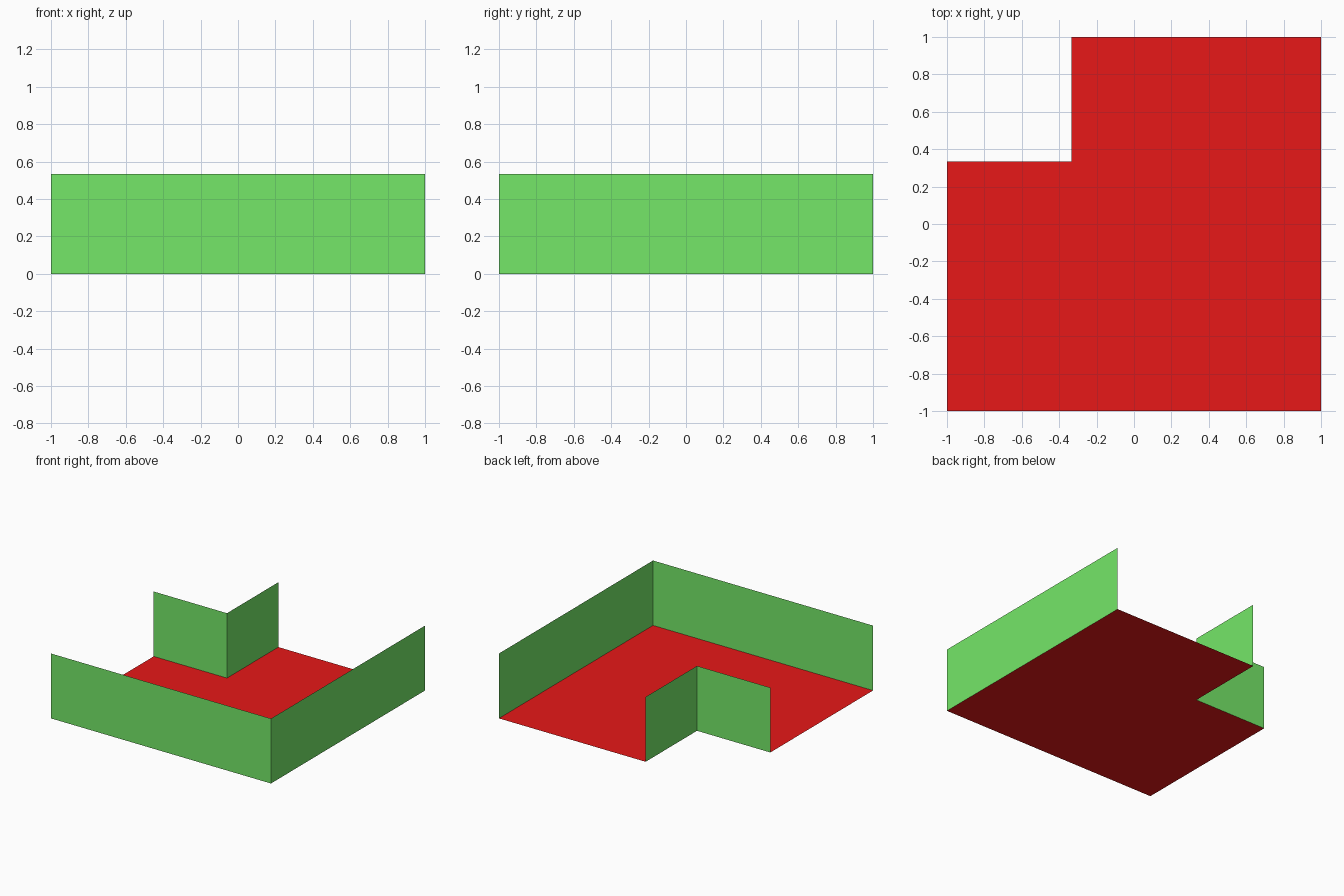
import bpy
import bmesh

cube = bpy.data.objects.get("Cube")
if cube:
    bpy.data.objects.remove(cube, do_unlink=True)

HEIGHT = 0.533
NOTCH = 1 / 3


def make_material(name, rgb):
    linear = [((c / 255 + 0.055) / 1.055) ** 2.4 for c in rgb]
    mat = bpy.data.materials.new(name)
    mat.use_nodes = True
    mat.diffuse_color = (*linear, 1)
    bsdf = next(n for n in mat.node_tree.nodes if n.type == "BSDF_PRINCIPLED")
    bsdf.inputs["Base Color"].default_value = (*linear, 1)
    return mat


def add_object(name, bm, mat):
    mesh = bpy.data.meshes.new(name)
    bm.to_mesh(mesh)
    bm.free()
    mesh.materials.append(mat)
    obj = bpy.data.objects.new(name, mesh)
    bpy.context.collection.objects.link(obj)


def add_wall(name, path, mat):
    """Raise an open path on the ground into a thin upright sheet."""
    bm = bmesh.new()
    low = [bm.verts.new((x, y, 0)) for x, y in path]
    high = [bm.verts.new((x, y, HEIGHT)) for x, y in path]
    for i in range(len(path) - 1):
        bm.faces.new((low[i], low[i + 1], high[i + 1], high[i]))
    add_object(name, bm, mat)


red = make_material("floor red", (231, 24, 24))
green = make_material("wall green", (119, 235, 106))

# Outline counter-clockwise: outer corner, then the notch at the back right
outer = [(-1, -1), (1, -1), (1, 1)]
notch = [(-NOTCH, 1), (-NOTCH, NOTCH), (-1, NOTCH)]

# Floor sheet
bm = bmesh.new()
bm.faces.new([bm.verts.new((x, y, 0)) for x, y in outer + notch])
add_object("floor", bm, red)

# Two L-shaped walls; the remaining sides stay open
add_wall("outer_corner_wall", outer, green)
add_wall("notch_corner_wall", notch, green)
